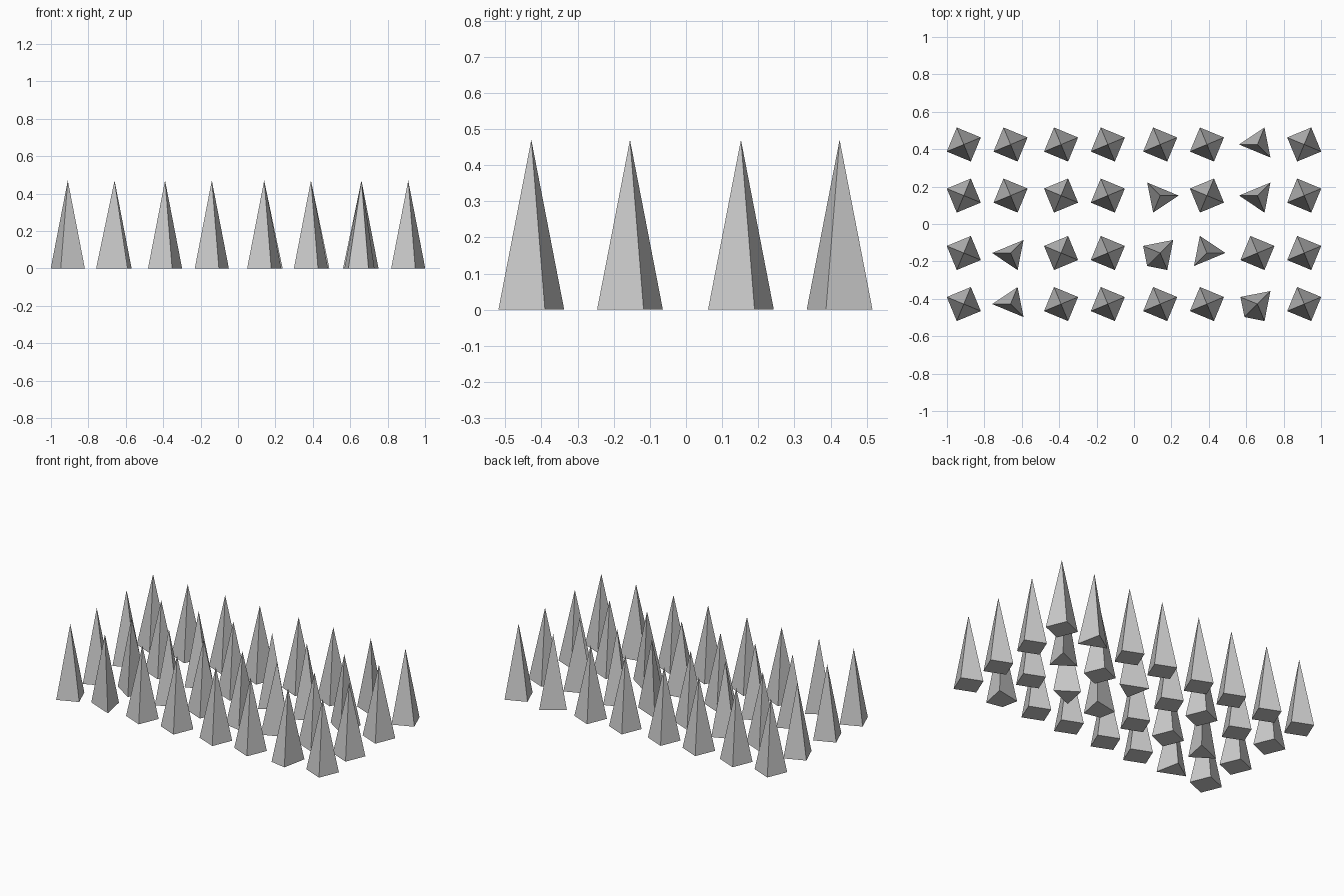
import bpy, bmesh
from math import radians, cos, sin

if "Cube" in bpy.data.objects:
    bpy.data.objects.remove(bpy.data.objects["Cube"])

XS = [-0.91, -0.66, -0.39, -0.14, 0.14, 0.39, 0.66, 0.91]
YS = [0.425, 0.152, -0.155, -0.428]
HEIGHT, RADIUS = 0.47, 0.0985

# Base outlines, as corner angles around each spike
BASES = {
    'A': (22.5, 112.5, 202.5, 292.5),   # square, turned one way
    'B': (67.5, 157.5, 247.5, 337.5),   # square, turned the other way
    'L': (67.5, 180, 315),              # triangles pointing left
    'M': (45, 180, 292.5),
    'R': (0, 135, 247.5),               # triangles pointing right
    'S': (0, 112.5, 225),
    'Q': (45, 157.5, 225, 292.5),       # uneven four-sided base
}

# Back row to front row
LAYOUT = ["AAAAAALB",
          "BABARBMA",
          "BMBAQSAA",
          "BLAAAAQA"]


def spike(name, x, y, angles):
    bm = bmesh.new()
    base = [bm.verts.new((RADIUS * cos(radians(a)), RADIUS * sin(radians(a)), 0))
            for a in angles]
    tip = bm.verts.new((0, 0, HEIGHT))
    bm.faces.new(base[::-1])
    for a, b in zip(base, base[1:] + base[:1]):
        bm.faces.new((a, b, tip))
    mesh = bpy.data.meshes.new(name)
    bm.to_mesh(mesh)
    bm.free()
    obj = bpy.data.objects.new(name, mesh)
    obj.location = (x, y, 0)
    bpy.context.collection.objects.link(obj)


# Field of spikes
for r, row in enumerate(LAYOUT):
    for c, kind in enumerate(row):
        spike(f"spike_row{r + 1}_col{c + 1}", XS[c], YS[r], BASES[kind])
